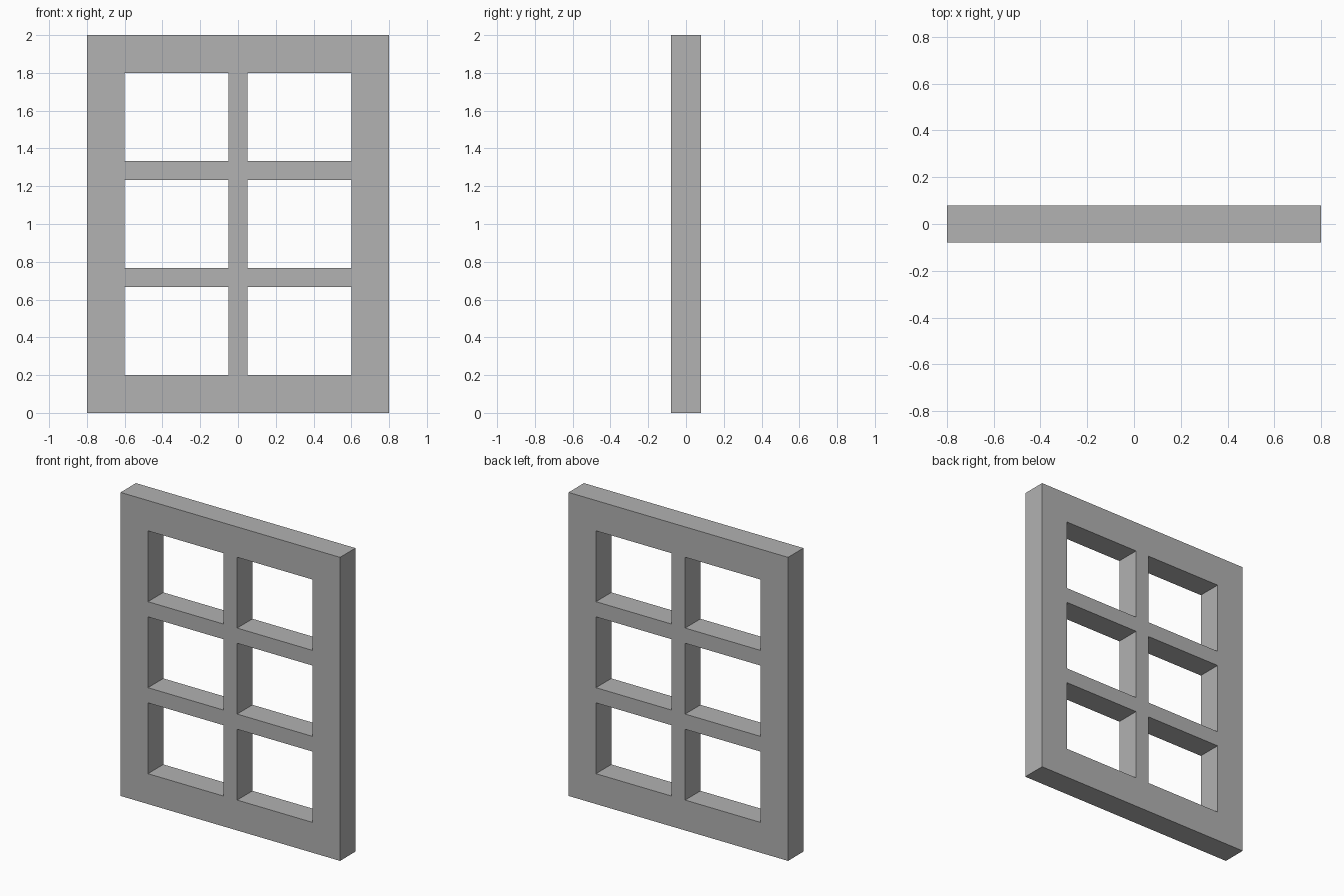
import bpy
import bmesh

cube = bpy.data.objects.get("Cube")
if cube:
    bpy.data.objects.remove(cube, do_unlink=True)

# Overall sizes
WIDTH, HEIGHT, DEPTH = 1.6, 2.0, 0.16
BORDER, BAR = 0.2, 0.1
COLUMNS, ROWS = 2, 3


def grid_lines(start, length, openings):
    """Edges of the border, openings and bars along one axis."""
    opening = (length - 2 * BORDER - (openings - 1) * BAR) / openings
    lines = [start, start + BORDER]
    for i in range(openings):
        lines.append(lines[-1] + opening)
        lines.append(lines[-1] + (BAR if i < openings - 1 else BORDER))
    return lines


# Grey frame material
grey = bpy.data.materials.new("frame_grey")
grey.use_nodes = True
colour = (0.445, 0.445, 0.445, 1)
grey.diffuse_color = colour
grey.node_tree.nodes["Principled BSDF"].inputs["Base Color"].default_value = colour

# Front face of the frame, leaving out the pane openings
xs = grid_lines(-WIDTH / 2, WIDTH, COLUMNS)
zs = grid_lines(0, HEIGHT, ROWS)
bm = bmesh.new()
points = [[bm.verts.new((x, -DEPTH / 2, z)) for z in zs] for x in xs]
for i in range(len(xs) - 1):
    for j in range(len(zs) - 1):
        if i % 2 and j % 2:
            continue
        bm.faces.new((points[i][j], points[i + 1][j],
                      points[i + 1][j + 1], points[i][j + 1]))

# Pull the lattice back into a solid
result = bmesh.ops.extrude_face_region(bm, geom=bm.faces[:], use_keep_orig=True)
back = [v for v in result["geom"] if isinstance(v, bmesh.types.BMVert)]
bmesh.ops.translate(bm, verts=back, vec=(0, DEPTH, 0))
bmesh.ops.recalc_face_normals(bm, faces=bm.faces[:])

mesh = bpy.data.meshes.new("window_frame")
bm.to_mesh(mesh)
bm.free()
mesh.materials.append(grey)
frame = bpy.data.objects.new("window_frame", mesh)
bpy.context.collection.objects.link(frame)
